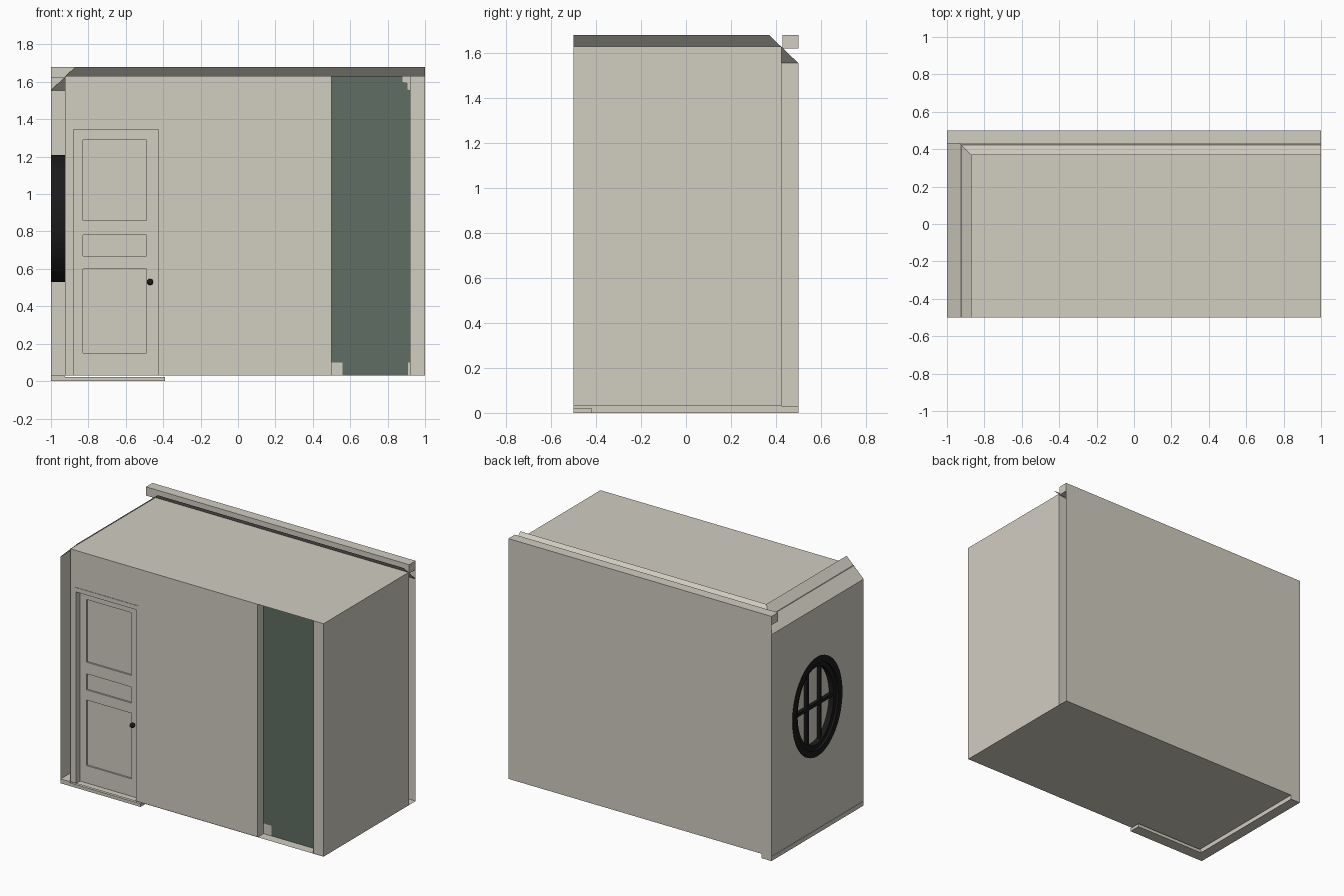
import bpy, bmesh, math
from mathutils import Vector

if "Cube" in bpy.data.objects:
    bpy.data.objects.remove(bpy.data.objects["Cube"])


def material(name, rgb):
    m = bpy.data.materials.new(name)
    m.diffuse_color = (*rgb, 1)
    m.use_nodes = True
    m.node_tree.nodes["Principled BSDF"].inputs["Base Color"].default_value = m.diffuse_color
    return m


PLASTER = material("warm_plaster", (0.64, 0.61, 0.535))
GREEN = material("dark_green", (0.118, 0.153, 0.125))
BLACK = material("black_paint", (0.011, 0.011, 0.011))


def finish(bm, name, mat):
    me = bpy.data.meshes.new(name)
    bm.to_mesh(me)
    bm.free()
    me.materials.append(mat)
    ob = bpy.data.objects.new(name, me)
    bpy.context.collection.objects.link(ob)
    return ob


def faces(name, polys, mat=PLASTER):
    bm = bmesh.new()
    for p in polys:
        bm.faces.new([bm.verts.new(c) for c in p])
    return finish(bm, name, mat)


def box(name, x0, x1, y0, y1, z0, z1, mat=PLASTER):
    bm = bmesh.new()
    bmesh.ops.create_cube(bm, size=1)
    for v in bm.verts:
        v.co = Vector(((x0 + x1) / 2 + v.co.x * (x1 - x0),
                       (y0 + y1) / 2 + v.co.y * (y1 - y0),
                       (z0 + z1) / 2 + v.co.z * (z1 - z0)))
    return finish(bm, name, mat)


def rect_x(x, y0, y1, z0, z1):
    return [(x, y0, z0), (x, y1, z0), (x, y1, z1), (x, y0, z1)]


def rect_y(y, x0, x1, z0, z1):
    return [(x0, y, z0), (x1, y, z0), (x1, y, z1), (x0, y, z1)]


def rect_z(z, x0, x1, y0, y1):
    return [(x0, y0, z), (x1, y0, z), (x1, y1, z), (x0, y1, z)]


def filled(name, loops, mat=PLASTER):
    """Flat plate: first loop is the outline, the others are holes."""
    bm = bmesh.new()
    for lp in loops:
        vs = [bm.verts.new(c) for c in lp]
        for i, v in enumerate(vs):
            bm.edges.new((v, vs[(i + 1) % len(vs)]))
    bmesh.ops.triangle_fill(bm, edges=bm.edges[:], use_beauty=True)
    return finish(bm, name, mat)


F, G = 0.03, 1.63              # floor and roof heights
YF, YI, YB = -0.5, -0.435, 0.5  # front, recess and back planes
IX, IY = -0.925, 0.425          # inner left and inner back planes
CZ = 0.87                       # window centre height

# floor, roof and plain walls
faces("floor", [rect_z(F, -1, 1, YF, YB)])
faces("roof", [rect_z(G, IX, 1, YF, IY)])
faces("right_wall", [rect_x(1, YF, IY, F, G)])
faces("inner_left_wall", [rect_x(IX, YF, IY, F, G)])
faces("inner_back_wall", [rect_y(IY, IX, 1, F, G)])
faces("outer_back_wall", [rect_y(YB, -1, 1, F, 1.68)])

# front wall around the doorway, up to the recess
DX0, DX1, DZ = -0.88, -0.425, 1.345
DY = -0.457
faces("front_wall", [rect_y(-0.497, IX, DX0, F, G), rect_y(-0.497, DX1, 0.5, F, G),
                     rect_y(-0.497, DX0, DX1, DZ, G), rect_y(-0.497, 0.92, 1, F, G)])

# door casing and jambs
box("casing_left", DX0 - 0.015, DX0, YF, DY, F, DZ + 0.03)
box("casing_right", DX1, DX1 + 0.015, YF, DY, F, DZ + 0.03)
box("casing_top", DX0, DX1, YF, DY, DZ, DZ + 0.03)

# door with three sunken panels
panels = [(0.15, 0.6), (0.67, 0.78), (0.86, 1.29)]
PX0, PX1, PY = -0.83, -0.49, DY + 0.012
filled("door", [rect_y(DY, DX0, DX1, F, DZ)] +
       [rect_y(DY, PX0, PX1, a, b) for a, b in panels])
for i, (a, b) in enumerate(panels):
    faces(f"door_panel_{i + 1}", [
        rect_y(PY, PX0, PX1, a, b), rect_x(PX0, DY, PY, a, b), rect_x(PX1, DY, PY, a, b),
        rect_z(a, PX0, PX1, DY, PY), rect_z(b, PX0, PX1, DY, PY)])

# door knob
bm = bmesh.new()
bmesh.ops.create_uvsphere(bm, u_segments=20, v_segments=12, radius=0.017)
for f in bm.faces:
    f.smooth = True
bmesh.ops.translate(bm, verts=bm.verts[:], vec=(-0.47, -0.476, 0.53))
finish(bm, "door_knob", BLACK)
box("knob_stem", -0.477, -0.463, -0.476, DY, 0.523, 0.537, BLACK)

# recess on the right of the front, with its green back
faces("recess_sides", [rect_x(0.5, YF, YI, F, G), rect_x(0.92, YF, YI, F, G)])
faces("recess_corner_block", [rect_y(YI, 0.5, 0.56, F, 0.1),
                              rect_y(YI, 0.91, 0.92, F, 0.1)])
faces("green_panel", [[(x, YI, z) for x, z in
                       ((0.56, F), (0.91, F), (0.91, 0.1), (0.92, 0.1), (0.92, 1.555),
                        (0.905, 1.56), (0.905, 1.595), (0.88, 1.6), (0.88, G),
                        (0.5, G), (0.5, 0.1), (0.56, 0.1))]], GREEN)
faces("recess_corner_trim", [[(x, YI + 0.001, z) for x, z in
                              ((0.87, 1.55), (0.92, 1.55), (0.92, G), (0.87, G))]])

# base strips under the left wall and the door
box("left_base", -1, IX, YF, YB, 0, F)
box("door_threshold", -0.925, -0.39, YF, -0.42, 0, 0.022)


# crown boards, mitred at the back left corner
def crown(t):
    """Inward distance and height along the sloping board."""
    return 0.13 * t, 1.555 + 0.125 * t


(d0, z0), (d1, z1) = crown(0), crown(1)
faces("left_crown", [[(-1 + d0, YF, z0), (-1 + d0, YB - d0, z0),
                      (-1 + d1, YB - d1, z1), (-1 + d1, YF, z1)]])
faces("back_crown", [[(-1 + d0, YB - d0, z0), (1, YB - d0, z0),
                      (1, YB - d1, z1), (-1 + d1, YB - d1, z1)]])
box("back_rail", -1, 1, 0.43, YB, 1.62, 1.68)


# oval window in the left wall
def oval(x, a, b, n=64):
    return [(x, a * math.cos(math.tau * i / n), CZ + b * math.sin(math.tau * i / n))
            for i in range(n)]


def oval_ring(name, a0, b0, a1, b1, x0, x1):
    bm = bmesh.new()
    rings = [[bm.verts.new(c) for c in oval(x, a, b)] for x, a, b in
             ((x0, a0, b0), (x0, a1, b1), (x1, a1, b1), (x1, a0, b0))]
    for k in range(4):
        p, q = rings[k], rings[(k + 1) % 4]
        for i in range(len(p)):
            j = (i + 1) % len(p)
            bm.faces.new((p[i], p[j], q[j], q[i]))
    bmesh.ops.recalc_face_normals(bm, faces=bm.faces[:])
    return finish(bm, name, BLACK)


filled("outer_left_wall", [rect_x(-0.997, YF, YB, 0, 1.557), oval(-0.997, 0.255, 0.325)])
oval_ring("window_outer_frame", 0.27, 0.34, 0.225, 0.295, -1, IX)
oval_ring("window_inner_frame", 0.225, 0.295, 0.195, 0.265, -0.985, IX)
filled("window_pane", [oval(-0.95, 0.2, 0.27)])
for side in (-1, 1):
    y = 0.07 * side
    box("window_upright", -0.975, -0.952, y - 0.01, y + 0.01, CZ - 0.255, CZ + 0.255, BLACK)
box("window_crossbar", -0.975, -0.952, -0.2, 0.2, CZ - 0.012, CZ + 0.012, BLACK)
